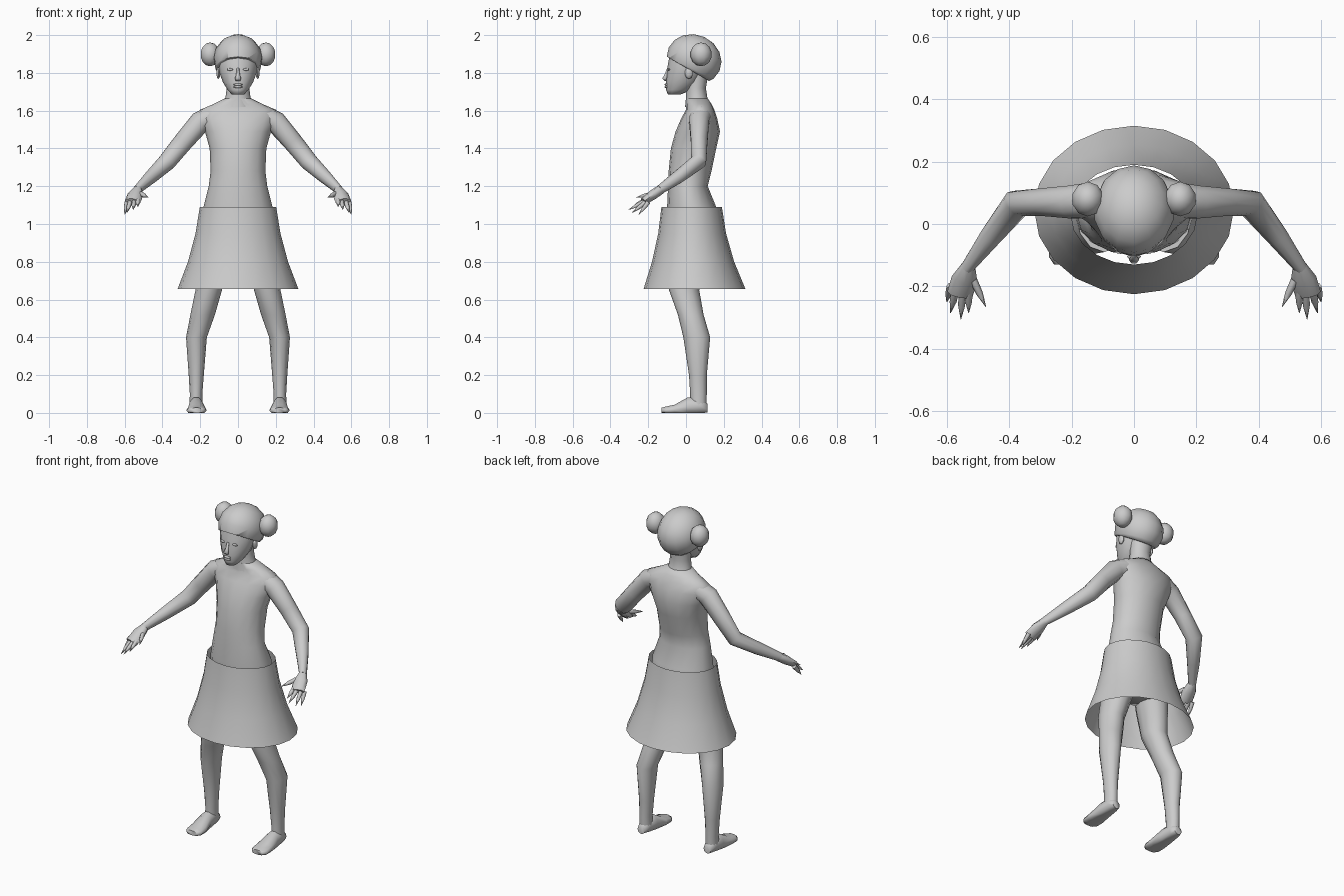
import bpy, bmesh, math
from mathutils import Vector, Matrix

cube = bpy.data.objects.get("Cube")
if cube:
    bpy.data.objects.remove(cube, do_unlink=True)

grey = bpy.data.materials.new("light grey")
grey.use_nodes = True
COLOUR = (0.6, 0.6, 0.6, 1)
grey.diffuse_color = COLOUR
grey.node_tree.nodes["Principled BSDF"].inputs["Base Color"].default_value = COLOUR

X, Y, Z = Vector((1, 0, 0)), Vector((0, 1, 0)), Vector((0, 0, 1))


def finish(name, bm, angle=70):
    bmesh.ops.recalc_face_normals(bm, faces=bm.faces)
    mesh = bpy.data.meshes.new(name)
    bm.to_mesh(mesh)
    bm.free()
    mesh.materials.append(grey)
    ob = bpy.data.objects.new(name, mesh)
    bpy.context.collection.objects.link(ob)
    bpy.ops.object.select_all(action='DESELECT')
    ob.select_set(True)
    bpy.context.view_layer.objects.active = ob
    bpy.ops.object.shade_smooth_by_angle(angle=math.radians(angle))
    return ob


def loft(name, rings, frame=None, sides=12, caps=True, side=1):
    """Skin elliptical rings (centre, radius u, radius v); without a frame, follow the path."""
    bm = bmesh.new()
    centres = [Vector(r[0]) for r in rings]
    loops = []
    for i, (_, ru, rv) in enumerate(rings):
        if frame:
            u, v = frame
        else:
            d = (centres[min(i + 1, len(rings) - 1)] - centres[max(i - 1, 0)]).normalized()
            u = (X - d * d.x).normalized()
            v = d.cross(u)
        loop = []
        for k in range(sides):
            a = math.tau * k / sides
            p = centres[i] + u * ru * math.cos(a) + v * rv * math.sin(a)
            loop.append(bm.verts.new((p.x * side, p.y, max(p.z, 0))))
        loops.append(loop)
    for a, b in zip(loops, loops[1:]):
        for k in range(sides):
            j = (k + 1) % sides
            bm.faces.new((a[k], a[j], b[j], b[k]))
    if caps:
        bm.faces.new(loops[0])
        bm.faces.new(loops[-1])
    return finish(name, bm)


def upright(name, levels, x=0, **kw):
    """Loft from (height, half width, front y, back y)."""
    rings = [((x, (f + b) / 2, z), w, (b - f) / 2) for z, w, f, b in levels]
    return loft(name, rings, (X, Y), **kw)


def ball(name, centre, size, segments=10, rows=7, tilt=0, cut=None):
    bm = bmesh.new()
    bmesh.ops.create_uvsphere(bm, u_segments=segments, v_segments=rows, radius=1)
    move = Matrix.Translation(centre) @ Matrix.Rotation(tilt, 4, 'X') @ Matrix.Diagonal((*size, 1))
    bmesh.ops.transform(bm, matrix=move, verts=bm.verts)
    if cut:
        geom = bm.verts[:] + bm.edges[:] + bm.faces[:]
        res = bmesh.ops.bisect_plane(bm, geom=geom, plane_co=cut[0], plane_no=cut[1], clear_inner=True)
        rim = [e for e in res["geom_cut"] if isinstance(e, bmesh.types.BMEdge)]
        bmesh.ops.contextual_create(bm, geom=rim)
    return finish(name, bm)


# Torso, neck and skirt
upright("torso", [
    (0.82, 0.14, -0.05, 0.13), (0.95, 0.19, -0.1, 0.17), (1.09, 0.183, -0.1, 0.16),
    (1.2, 0.155, -0.095, 0.115), (1.28, 0.145, -0.092, 0.135), (1.4, 0.15, -0.08, 0.16),
    (1.49, 0.175, -0.055, 0.18), (1.56, 0.205, -0.025, 0.165), (1.605, 0.2, 0, 0.15),
    (1.635, 0.13, 0, 0.135), (1.665, 0.07, 0, 0.115)], sides=16)
upright("neck", [(1.62, 0.085, -0.005, 0.13), (1.67, 0.066, 0, 0.113),
                 (1.72, 0.06, 0, 0.105), (1.8, 0.065, 0, 0.12)])
upright("skirt", [(0.655, 0.32, -0.225, 0.315), (0.8, 0.265, -0.18, 0.255),
                  (0.95, 0.225, -0.147, 0.212), (1.09, 0.202, -0.13, 0.19)],
        sides=20, caps=False)

# Face
upright("face", [(1.685, 0.032, -0.095, -0.03), (1.71, 0.055, -0.106, 0.03),
                 (1.75, 0.08, -0.106, 0.07), (1.8, 0.098, -0.102, 0.1),
                 (1.85, 0.106, -0.095, 0.12), (1.92, 0.1, -0.08, 0.12)])
loft("nose", [((0, -0.096, 1.825), 0.007, 0.005), ((0, -0.105, 1.79), 0.01, 0.01),
              ((0, -0.114, 1.77), 0.017, 0.014), ((0, -0.106, 1.758), 0.012, 0.008)], (X, Y), sides=6)
for name, z in (("upper_lip", 1.738), ("lower_lip", 1.726)):
    ball(name, (0, -0.104, z), (0.024, 0.01, 0.007), 8, 5)

# Hair cap cut on a slope, high over the brow and low on the nape
ball("hair_cap", (0, 0.043, 1.872), (0.13, 0.148, 0.13), 14, 8, math.radians(-25),
     ((0, -0.1, 1.885), (0, 0.5, 0.87)))

for side, label in ((1, "left"), (-1, "right")):
    ball(label + "_hair_bun", (0.148 * side, 0.08, 1.898), (0.053, 0.057, 0.063))
    ball(label + "_ear", (0.104 * side, 0.015, 1.8), (0.012, 0.022, 0.032), 6, 5)
    ball(label + "_eye", (0.042 * side, -0.09, 1.818), (0.018, 0.006, 0.007), 8, 5)

    # Arm from shoulder to wrist, then palm
    loft(label + "_arm", [
        ((0.13, 0.075, 1.57), 0.06, 0.06), ((0.2, 0.07, 1.54), 0.058, 0.055),
        ((0.29, 0.07, 1.435), 0.052, 0.046), ((0.375, 0.066, 1.33), 0.05, 0.043),
        ((0.46, -0.04, 1.25), 0.036, 0.036), ((0.535, -0.14, 1.18), 0.021, 0.025)],
        sides=10, side=side)
    loft(label + "_palm", [
        ((0.53, -0.13, 1.185), 0.021, 0.025), ((0.543, -0.175, 1.155), 0.042, 0.026),
        ((0.558, -0.225, 1.118), 0.042, 0.02)], sides=8, side=side)

    # Tapered fingers and thumb
    fingers = {"thumb": ((0.515, -0.18, 1.16), (0.475, -0.265, 1.14)),
               "index_finger": ((0.53, -0.215, 1.13), (0.53, -0.285, 1.09)),
               "middle_finger": ((0.55, -0.22, 1.12), (0.555, -0.305, 1.075)),
               "ring_finger": ((0.572, -0.215, 1.115), (0.588, -0.285, 1.06)),
               "little_finger": ((0.588, -0.2, 1.115), (0.6, -0.25, 1.05))}
    for finger, (base, tip) in fingers.items():
        mid = Vector(base).lerp(Vector(tip), 0.5)
        loft(label + "_" + finger, [(base, 0.013, 0.014), (mid, 0.011, 0.011), (tip, 0.001, 0.001)],
             sides=6, side=side)

    # Leg and foot
    loft(label + "_leg", [
        ((0.095, 0.03, 0.96), 0.09, 0.12), ((0.125, 0.005, 0.8), 0.083, 0.1),
        ((0.155, -0.01, 0.65), 0.07, 0.08), ((0.187, 0.025, 0.52), 0.065, 0.068),
        ((0.22, 0.057, 0.4), 0.055, 0.071), ((0.221, 0.063, 0.2), 0.04, 0.047),
        ((0.222, 0.066, 0.1), 0.033, 0.044), ((0.222, 0.066, 0.03), 0.035, 0.042)],
        (X, Y), side=side)
    loft(label + "_foot", [
        ((0.222, 0.113, 0.025), 0.025, 0.025), ((0.222, 0.08, 0.035), 0.036, 0.045),
        ((0.222, 0.01, 0.03), 0.04, 0.055), ((0.22, -0.06, 0.015), 0.053, 0.03),
        ((0.22, -0.105, 0.012), 0.053, 0.023), ((0.22, -0.13, 0.012), 0.036, 0.016)],
        (X, Z), sides=10, side=side)
